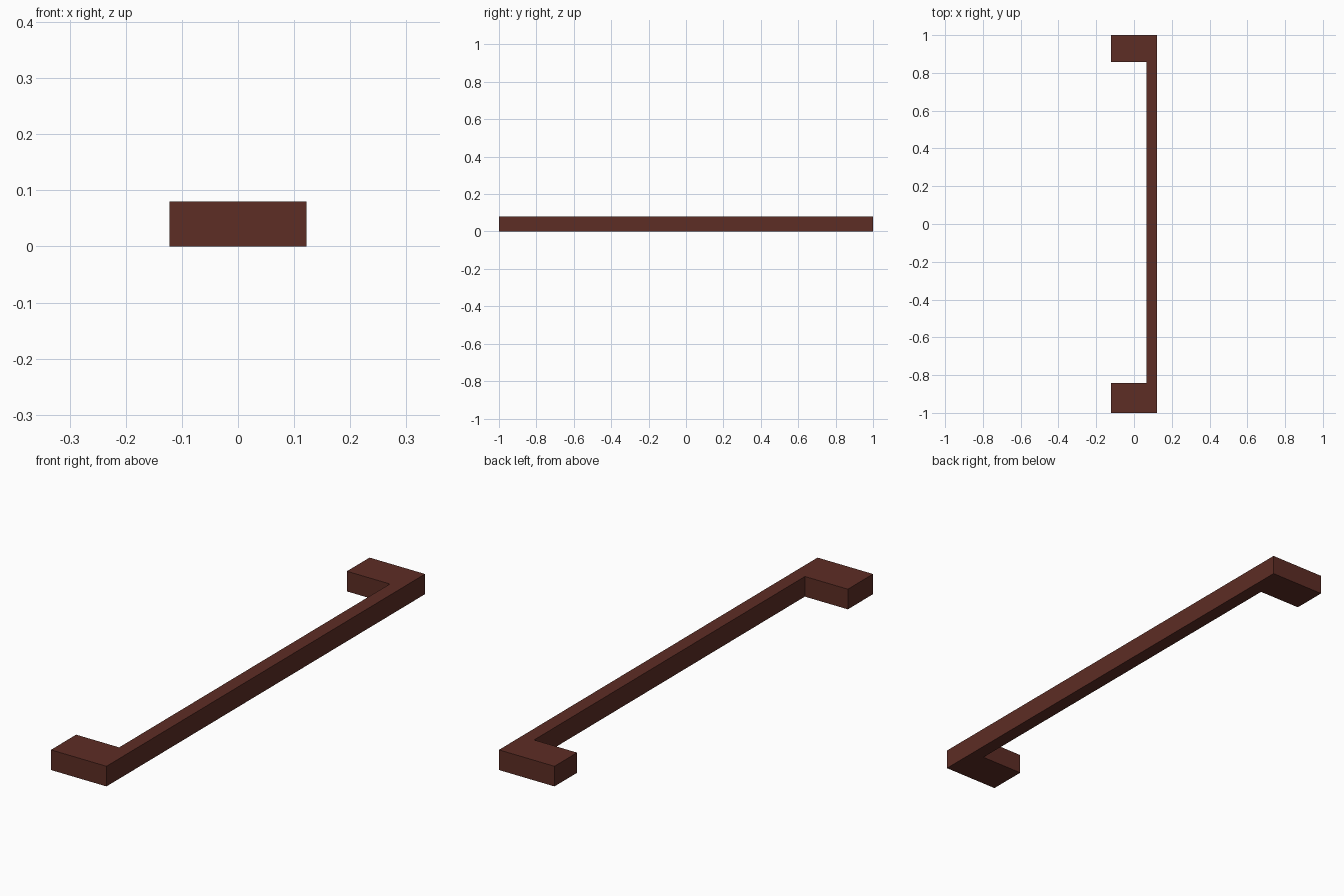
import bpy
import bmesh

if "Cube" in bpy.data.objects:
    bpy.data.objects.remove(bpy.data.objects["Cube"])

H = 0.08      # height of the handle
X = 0.122     # half width
XI = 0.067    # inner face of the bar

mat = bpy.data.materials.new("dark red brown")
mat.diffuse_color = (0.11, 0.026, 0.018, 1.0)
mat.use_nodes = True
mat.node_tree.nodes["Principled BSDF"].inputs["Base Color"].default_value = mat.diffuse_color

# C-shaped outline: long bar with a foot at each end
outline = [(-X, -1), (X, -1), (X, 1), (-X, 1),
           (-X, 0.858), (XI, 0.858), (XI, -0.842), (-X, -0.842)]

# Extrude the outline upward into one solid
bm = bmesh.new()
face = bm.faces.new([bm.verts.new((x, y, 0)) for x, y in outline])
ext = bmesh.ops.extrude_face_region(bm, geom=[face], use_keep_orig=True)
top = [v for v in ext["geom"] if isinstance(v, bmesh.types.BMVert)]
bmesh.ops.translate(bm, verts=top, vec=(0, 0, H))
bmesh.ops.recalc_face_normals(bm, faces=bm.faces[:])

mesh = bpy.data.meshes.new("pull_handle")
bm.to_mesh(mesh)
bm.free()
mesh.materials.append(mat)
obj = bpy.data.objects.new("pull_handle", mesh)
bpy.context.collection.objects.link(obj)
